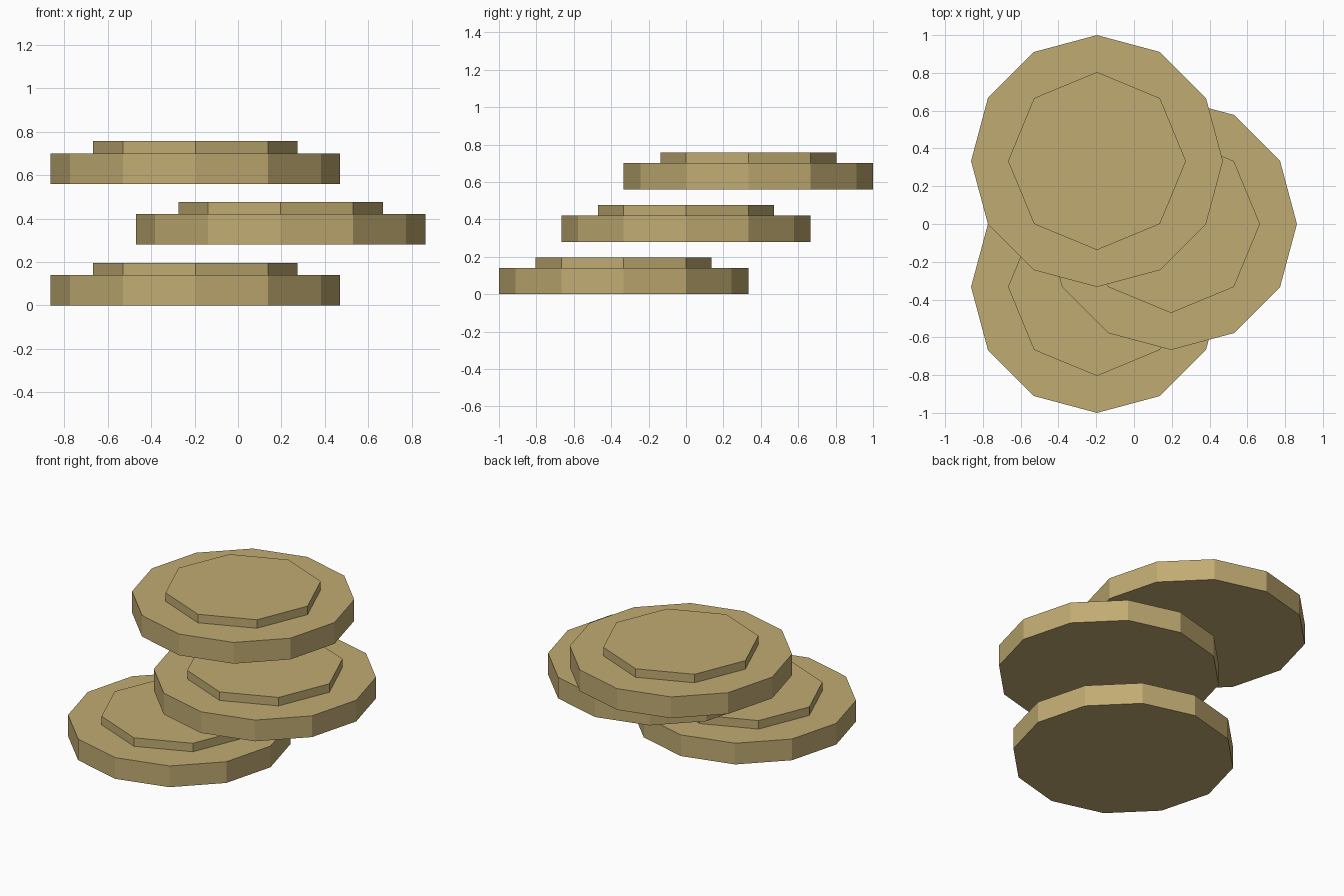
import bpy

cube = bpy.data.objects.get("Cube")
if cube:
    bpy.data.objects.remove(cube, do_unlink=True)

# Single sandy material
sand = bpy.data.materials.new("sand")
sand.use_nodes = True
colour = (0.53, 0.407, 0.168, 1)
sand.diffuse_color = colour
sand.node_tree.nodes["Principled BSDF"].inputs["Base Color"].default_value = colour


def disc(name, sides, radius, x, y, bottom, top):
    """Flat-shaded prism with corners on the x and y axes."""
    bpy.ops.mesh.primitive_cylinder_add(
        vertices=sides, radius=radius, depth=top - bottom,
        location=(x, y, (bottom + top) / 2))
    obj = bpy.context.object
    obj.name = name
    obj.data.materials.append(sand)
    return obj


PLATE_HEIGHT = 0.14
CAP_HEIGHT = 0.056
SPACING = 0.28

# Three stepped platforms, staggered in x and climbing towards the back
for i, level in enumerate(("lower", "middle", "upper")):
    x = 0.196 if level == "middle" else -0.196
    y = (i - 1) / 3
    z = i * SPACING
    # Broad twelve-sided plate
    disc(level + "_plate", 12, 2 / 3, x, y, z, z + PLATE_HEIGHT)
    # Raised eight-sided cap
    disc(level + "_cap", 8, 0.471, x, y, z + PLATE_HEIGHT, z + PLATE_HEIGHT + CAP_HEIGHT)
